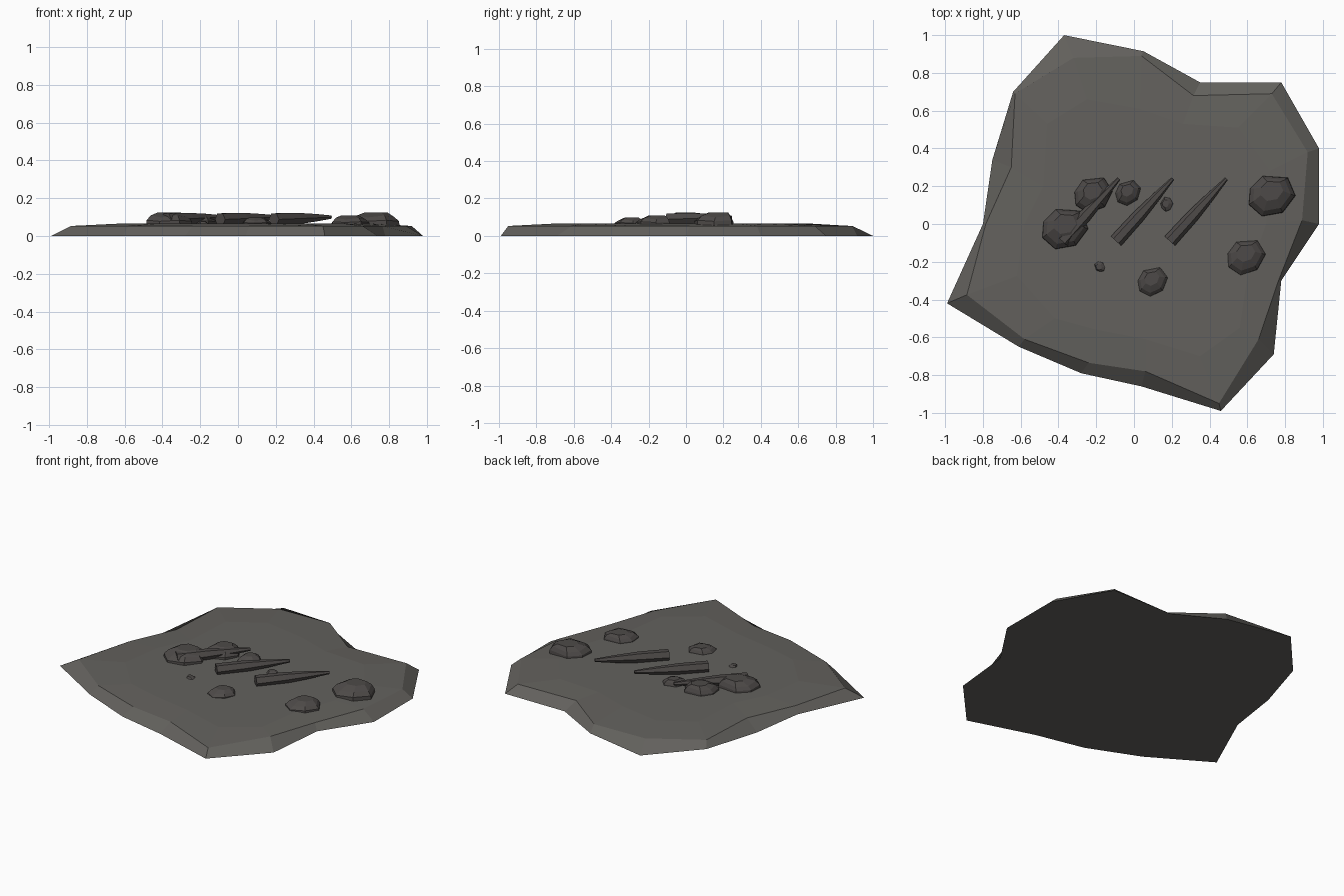
import bpy, bmesh, math
from mathutils import Vector

if "Cube" in bpy.data.objects:
    bpy.data.objects.remove(bpy.data.objects["Cube"])


def material(name, rgb):
    m = bpy.data.materials.new(name)
    m.diffuse_color = (*rgb, 1)
    m.use_nodes = True
    m.node_tree.nodes["Principled BSDF"].inputs["Base Color"].default_value = m.diffuse_color
    return m


SLAB = material("slab_grey", (0.125, 0.12, 0.11))
DARK = material("dark_stone", (0.075, 0.068, 0.065))


def loft(name, rings, mat):
    """Skin a stack of equal-length rings and cap both ends."""
    bm = bmesh.new()
    loops = [[bm.verts.new(p) for p in ring] for ring in rings]
    n = len(loops[0])
    for a, b in zip(loops, loops[1:]):
        for i in range(n):
            j = (i + 1) % n
            bm.faces.new((a[i], a[j], b[j], b[i]))
    bm.faces.new(loops[0])
    bm.faces.new(loops[-1])
    bmesh.ops.recalc_face_normals(bm, faces=bm.faces[:])
    me = bpy.data.meshes.new(name)
    bm.to_mesh(me)
    bm.free()
    me.materials.append(mat)
    ob = bpy.data.objects.new(name, me)
    bpy.context.collection.objects.link(ob)
    return ob


# ground slab: irregular outline, bevelled rim, gently raised middle
outline = [(-.37, 1), (.05, .915), (.35, .75), (.78, .75), (.98, .4), (.98, 0),
           (.78, -.3), (.74, -.69), (.46, -.99), (.04, -.86), (-.28, -.79),
           (-.61, -.65), (-.99, -.42), (-.8, 0), (-.75, .34), (-.64, .7)]
rim = [(-.32, .88), (.04, .89), (.315, .68), (.73, .69), (.92, .38), (.89, .02),
       (.765, -.3), (.66, -.61), (.45, -.95), (.06, -.78), (-.24, -.735),
       (-.58, -.61), (-.885, -.375), (-.785, 0), (-.65, .3), (-.63, .69)]
plateau = [(-.25, .66), (.03, .61), (.26, .53), (.55, .51), (.72, .28), (.7, 0),
           (.6, -.28), (.56, -.55), (.35, -.7), (.06, -.61), (-.2, -.56),
           (-.42, -.5), (-.62, -.275), (-.58, 0), (-.48, .2), (-.46, .53)]
loft("ground_slab", [[(x, y, z) for x, y in ring] for ring, z in
                     ((outline, 0), (rim, .053), (plateau, .066))], SLAB)

# rocks: one seven-sided faceted profile, scaled and turned
profile = [(-.4, .84), (.68, .76), (1, 0), (.46, -.72), (-.42, -.88),
           (-.98, -.38), (-.93, .3)]


def rock(name, x, y, r, top, turn):
    c, s = math.cos(math.radians(turn)), math.sin(math.radians(turn))
    base, rings = .05, []
    for scale, shift, h in ((1, 0, 0), (.97, 0, .4), (.8, .06, .7), (.48, .2, 1)):
        ring = []
        for i, (px, py) in enumerate(profile):
            u, v = px * scale * r, (py * scale + shift) * r
            lift = h * (1 + (.12 if i % 2 else -.08) * (0 < h < 1))
            ring.append((x + u * c - v * s, y + u * s + v * c,
                         base + (top - base) * lift))
        rings.append(ring)
    loft(name, rings, DARK)


for i, spec in enumerate([(-.365, -.025, .125, .125, 0), (-.215, .155, .105, .118, 10),
                          (-.03, .165, .072, .1, 20), (.73, .15, .126, .125, 0),
                          (.595, -.175, .105, .108, 8), (.1, -.305, .084, .098, 15)]):
    rock(f"rock_{i + 1}", *spec)
rock("pebble_1", .175, .105, .042, .078, 60)
rock("pebble_2", -.18, -.225, .034, .076, 110)

# spikes: three parallel six-sided tapering shards lying on the slab
start, tip = Vector((-.095, -.09, .088)), Vector((.205, .24, .1))
along = (tip - start).normalized()
side = along.cross(Vector((0, 0, 1))).normalized()
up = side.cross(along)
for k in range(3):
    offset = Vector(((k - 1) * .285, 0, 0))
    rings = []
    for t, r in ((0, .037), (.4, .034), (.72, .023), (1, .01)):
        mid = start.lerp(tip, t) + offset
        rings.append([mid + side * r * math.cos(a) + up * r * math.sin(a)
                      for a in (math.radians(60 * i) for i in range(6))])
    loft(f"spike_{k + 1}", rings, DARK)
